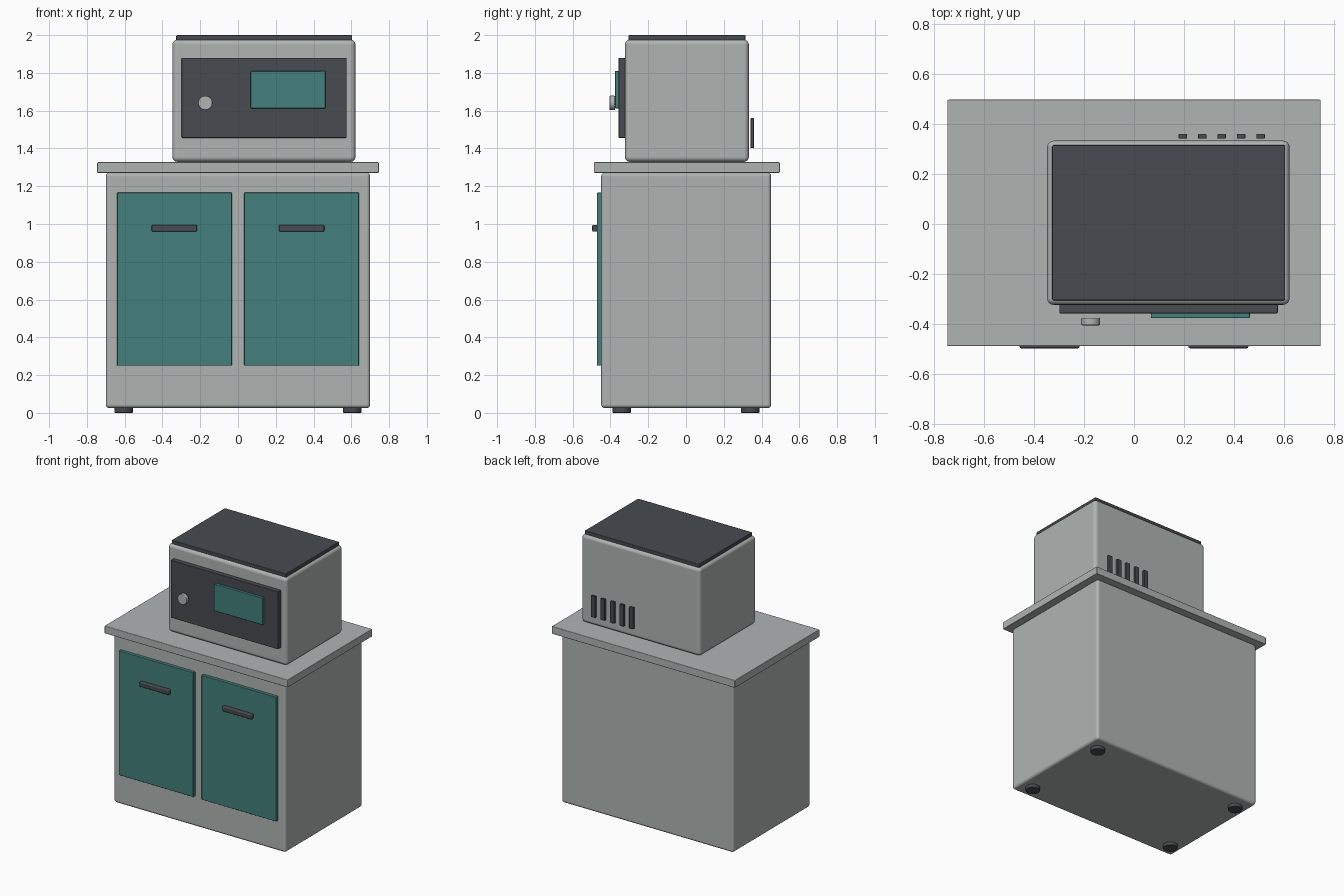
import bpy
import bmesh
import math
from mathutils import Matrix, Vector

cube = bpy.data.objects.get("Cube")
if cube:
    bpy.data.objects.remove(cube, do_unlink=True)


def material(name, rgb):
    mat = bpy.data.materials.new(name)
    mat.use_nodes = True
    mat.diffuse_color = (*rgb, 1)
    mat.node_tree.nodes["Principled BSDF"].inputs["Base Color"].default_value = (*rgb, 1)
    return mat


GREY = material("light_grey", (0.43, 0.46, 0.455))
DARK = material("charcoal", (0.063, 0.069, 0.079))
TEAL = material("teal", (0.056, 0.215, 0.2))


def finish(name, bm, mat, bevel, segments):
    """Turn a bmesh into a softly bevelled object."""
    mesh = bpy.data.meshes.new(name)
    bm.to_mesh(mesh)
    bm.free()
    mesh.materials.append(mat)
    for face in mesh.polygons:
        face.use_smooth = True
    obj = bpy.data.objects.new(name, mesh)
    bpy.context.collection.objects.link(obj)
    mod = obj.modifiers.new("soft_edges", "BEVEL")
    mod.width = bevel
    mod.segments = segments
    mod.limit_method = "ANGLE"
    mod.angle_limit = math.radians(40)
    mod.harden_normals = True
    return obj


def box(name, x, y, z, mat, bevel=0.004, segments=2):
    """Box spanning the given (low, high) ranges."""
    low, high = (Vector(corner) for corner in zip(x, y, z))
    bm = bmesh.new()
    place = Matrix.Translation((low + high) / 2) @ Matrix.Diagonal((*(high - low), 1))
    bmesh.ops.create_cube(bm, size=1, matrix=place)
    return finish(name, bm, mat, bevel, segments)


def cylinder(name, centre, radius, depth, mat, sides, tilt=0, bevel=0.004):
    bm = bmesh.new()
    place = Matrix.Translation(centre) @ Matrix.Rotation(tilt, 4, "X")
    bmesh.ops.create_cone(bm, cap_ends=True, segments=sides, radius1=radius,
                          radius2=radius, depth=depth, matrix=place)
    return finish(name, bm, mat, bevel, 2)


# Cabinet body and worktop
box("cabinet_body", (-0.7, 0.7), (-0.449, 0.451), (0.025, 1.272), GREY, 0.02, 4)
box("worktop", (-0.746, 0.746), (-0.488, 0.497), (1.271, 1.327), GREY, 0.005)

# Doors with bar handles; right is -x
for side, sign in (("right", -1), ("left", 1)):
    mid = sign * 0.337
    box(side + "_door", (mid - 0.304, mid + 0.304), (-0.472, -0.44), (0.25, 1.166), TEAL)
    box(side + "_door_handle", (mid - 0.12, mid + 0.12), (-0.497, -0.468),
        (0.959, 0.996), DARK, 0.007)
    # Round feet
    for end, y in (("front", -0.34), ("back", 0.34)):
        cylinder(f"{end}_{side}_foot", (sign * 0.605, y, 0.02), 0.049, 0.04, DARK, 20)

# Oven housing and lid
box("oven_housing", (-0.347, 0.622), (-0.323, 0.333), (1.329, 1.976), GREY, 0.026, 4)
box("oven_lid", (-0.327, 0.604), (-0.305, 0.315), (1.965, 2.0), DARK, 0.005)

# Control panel, display and knob
box("control_panel", (-0.298, 0.575), (-0.357, -0.315), (1.456, 1.88), DARK)
box("display", (0.067, 0.463), (-0.376, -0.35), (1.612, 1.81), TEAL)
cylinder("control_knob", (-0.173, -0.39, 1.641), 0.038, 0.03, GREY, 16, math.pi / 2, 0.005)

# Row of vent bars behind the oven
for i in range(5):
    x = 0.195 + i * 0.0778
    box(f"vent_bar_{i + 1}", (x - 0.017, x + 0.017), (0.341, 0.36), (1.402, 1.56), DARK)
